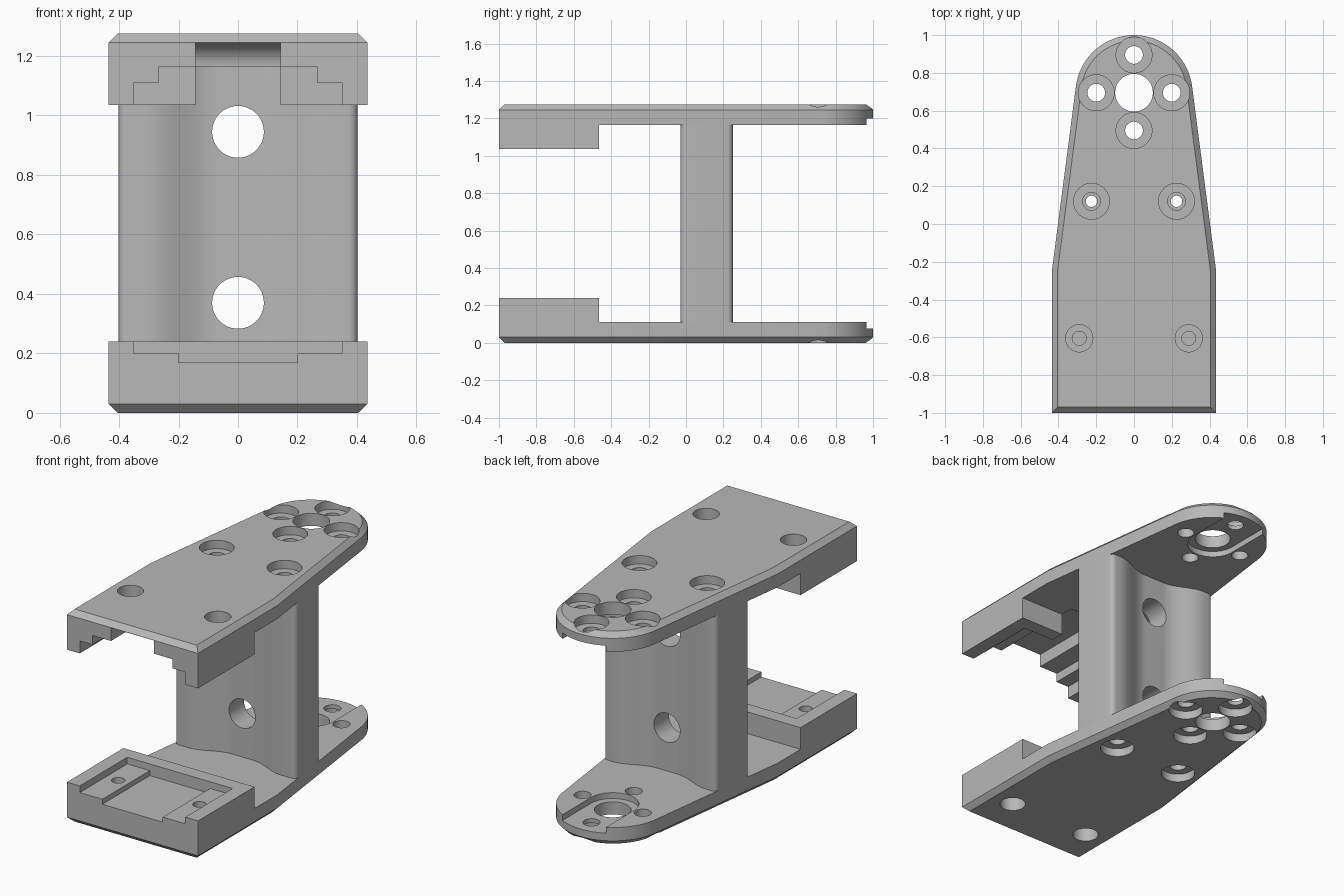
import bpy, bmesh
from math import sin, cos, pi, atan2, acos, hypot
from mathutils import Matrix

cube = bpy.data.objects.get("Cube")
if cube:
    bpy.data.objects.remove(cube, do_unlink=True)

HEIGHT, THICK, HALF_W, TIP_Y, TIP_R, BEND_Y = 1.275, 0.11, 0.435, 0.69, 0.31, -0.25
CHAMFER, BLOCK_BACK, POCKET_BACK = 0.03, -0.465, -0.55

gray = bpy.data.materials.new("plain_gray")
gray.use_nodes = True
gray.diffuse_color = (0.48, 0.48, 0.48, 1)
gray.node_tree.nodes["Principled BSDF"].inputs["Base Color"].default_value = (0.48, 0.48, 0.48, 1)


def arc(cx, cy, r, start, end, n):
    return [(cx + r * cos(start + (end - start) * i / n),
             cy + r * sin(start + (end - start) * i / n)) for i in range(n + 1)]


def loft(name, rings):
    """Closed solid through rings of 3D points."""
    bm = bmesh.new()
    loops = [[bm.verts.new(p) for p in ring] for ring in rings]
    n = len(loops[0])
    bm.faces.new(loops[0][::-1])
    bm.faces.new(loops[-1])
    for a, b in zip(loops, loops[1:]):
        for i in range(n):
            j = (i + 1) % n
            bm.faces.new((a[i], a[j], b[j], b[i]))
    bmesh.ops.recalc_face_normals(bm, faces=bm.faces)
    mesh = bpy.data.meshes.new(name)
    bm.to_mesh(mesh)
    bm.free()
    mesh.materials.append(gray)
    obj = bpy.data.objects.new(name, mesh)
    bpy.context.collection.objects.link(obj)
    return obj


def prism(pts, low, high):
    return loft("cutter", [[(x, y, z) for x, y in pts] for z in (low, high)])


def box(half, y0, y1, z0, z1):
    return prism([(-half, y0), (half, y0), (half, y1), (-half, y1)], z0, z1)


def drill(x, y, r, z0, z1):
    return prism(arc(x, y, r, 0, 2 * pi, 40)[:-1], z0, z1)


def combine(obj, tool, operation="DIFFERENCE"):
    mod = obj.modifiers.new("combine", "BOOLEAN")
    mod.operation, mod.solver, mod.object = operation, "EXACT", tool
    bpy.context.view_layer.objects.active = obj
    bpy.ops.object.modifier_apply(modifier=mod.name)
    bpy.data.objects.remove(tool, do_unlink=True)


def smooth(obj):
    bpy.ops.object.select_all(action="DESELECT")
    obj.select_set(True)
    bpy.context.view_layer.objects.active = obj
    bpy.ops.object.shade_smooth_by_angle(angle=0.5)


def tangent_point(w, r):
    t = atan2(BEND_Y - TIP_Y, w) + acos(r / hypot(w, BEND_Y - TIP_Y))
    return t, r * cos(t), TIP_Y + r * sin(t)


def outline(inset):
    """Straight front, tapered sides and a round tip."""
    w, r = HALF_W - inset, TIP_R - inset
    t = tangent_point(w, r)[0]
    return ([(-w, BEND_Y), (-w, -1 + inset), (w, -1 + inset), (w, BEND_Y)]
            + arc(0, TIP_Y, r, t, pi - t, 40))


def edge_x(y):
    _, tx, ty = tangent_point(HALF_W, TIP_R)
    return HALF_W + (tx - HALF_W) * (y - BEND_Y) / (ty - BEND_Y)


def make_plate(name, ledges, screw_x, screw_y):
    """Plate with its outer face at z = 0 and its block pointing up."""
    levels = ((CHAMFER, 0), (0, CHAMFER), (0, THICK))
    plate = loft(name, [[(x, y, z) for x, y in outline(i)] for i, z in levels])
    combine(plate, box(HALF_W, -1, BLOCK_BACK, 0.05, 0.24), "UNION")
    # stepped pocket open to the front
    for half, floor in ledges:
        combine(plate, box(half, -1.1, POCKET_BACK, floor, 0.3))
    # slot around the shaft hole, open at the tip
    slot = arc(0, 0.695, 0.143, pi, 2 * pi, 24) + [(0.143, 1.1), (-0.143, 1.1)]
    combine(plate, prism(slot, 0.075, 0.2))
    combine(plate, drill(0, 0.695, 0.1, -0.1, 0.2))
    # counterbored holes: ring at the tip, then the pair over the web
    for x, y in ((0, 0.895), (0.2, 0.695), (-0.2, 0.695), (0, 0.495),
                 (0.225, 0.12), (-0.225, 0.12)):
        combine(plate, drill(x, y, 0.095, -0.1, 0.05))
        combine(plate, drill(x, y, 0.047, -0.1, 0.2))
    # block screws
    for x in (-screw_x, screw_x):
        combine(plate, drill(x, screw_y, 0.072, -0.1, 0.09))
        combine(plate, drill(x, screw_y, 0.037, -0.1, 0.3))
    return plate


lower = make_plate("lower_plate", ((0.35, 0.20), (0.2, 0.17)), 0.27, -0.75)
smooth(lower)

# upper plate has a deep centre channel with a rounded end
upper = make_plate("upper_plate", ((0.35, 0.165), (0.265, THICK)), 0.29, -0.605)
channel = [(-1.1, 0.031)] + arc(BLOCK_BACK, 0.111, 0.08, -pi / 2, 0, 12)
channel += [(BLOCK_BACK + 0.08, 0.3), (-1.1, 0.3)]
combine(upper, loft("cutter", [[(x, y, z) for y, z in channel] for x in (-0.143, 0.143)]))
upper.data.transform(Matrix.Translation((0, 0, HEIGHT)) @ Matrix.Diagonal((1, 1, -1, 1)))
upper.data.flip_normals()
smooth(upper)


# web: waisted column with rounded corners, flush with the plate sides
def wave(x):
    t = min(max((x - 0.07) / 0.24, 0), 1)
    return 0.07 * (1 - cos(pi * t)) / 2


R = 0.03
front_y, back_y = -0.03, 0.25
fx, bx = edge_x(front_y + R) - R, edge_x(back_y - R) - R
steps = 24
half = [(fx * i / steps, 0.04 - wave(fx * i / steps)) for i in range(steps)]
half += arc(fx, front_y + R, R, -pi / 2, 0, 8)
half += arc(bx, back_y - R, R, 0, pi / 2, 8)
half += [(bx * i / steps, 0.18 + wave(bx * i / steps)) for i in range(steps - 1, -1, -1)]
profile = half + [(-x, y) for x, y in half[-2:0:-1]]
web = prism(profile, THICK, HEIGHT - THICK)
web.name = "center_web"
for x in (-0.225, 0.225):
    combine(web, drill(x, 0.12, 0.03, 0, HEIGHT))
for z in (0.37, 0.945):
    ring = arc(0, z, 0.087, 0, 2 * pi, 48)[:-1]
    combine(web, loft("cutter", [[(x, y, h) for x, h in ring] for y in (-0.2, 0.4)]))
smooth(web)
